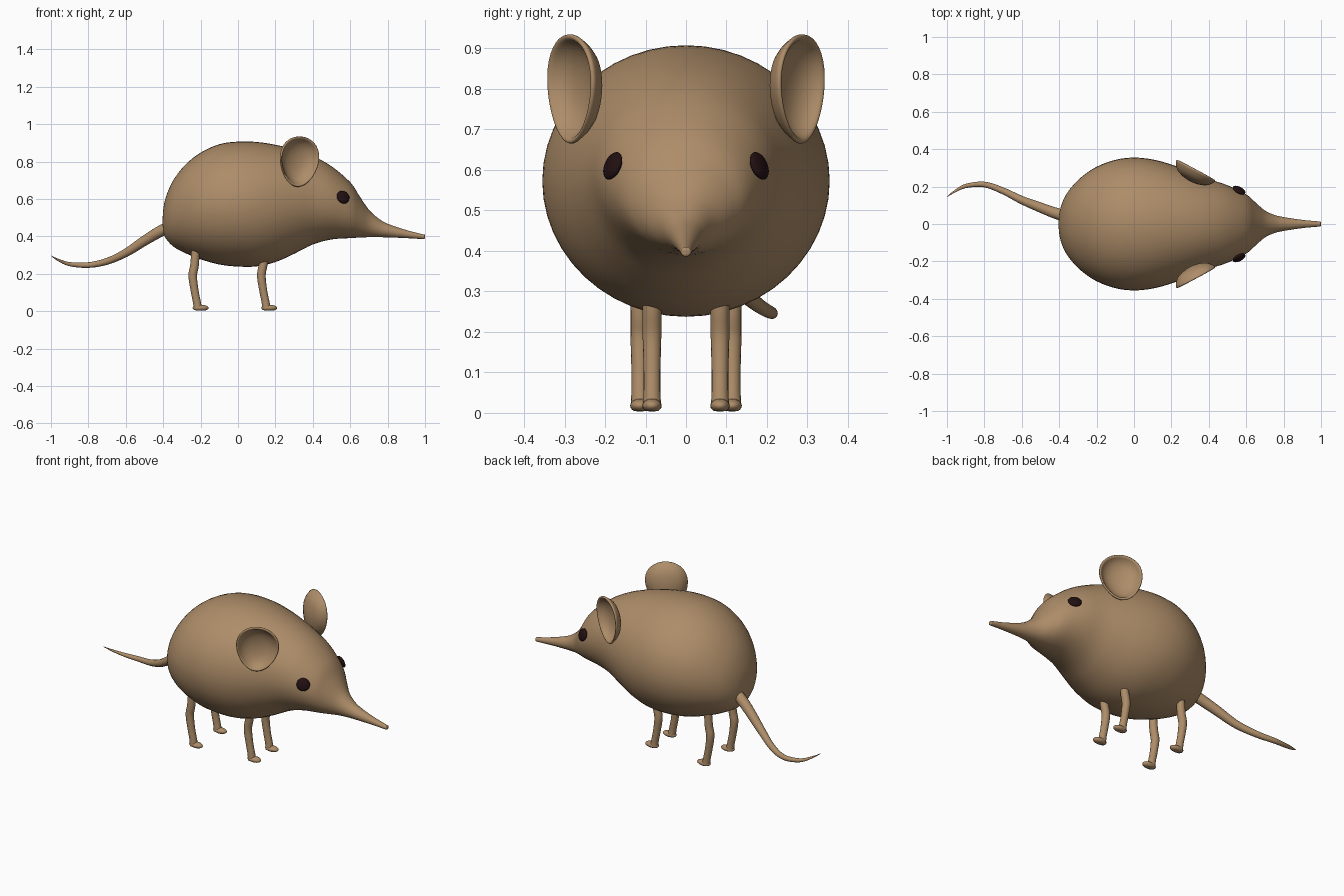
import bpy, bmesh, math
from mathutils import Vector, Matrix

cube = bpy.data.objects.get("Cube")
if cube:
    bpy.data.objects.remove(cube, do_unlink=True)


def material(name, rgb):
    m = bpy.data.materials.new(name)
    m.use_nodes = True
    m.diffuse_color = (*rgb, 1)
    bsdf = m.node_tree.nodes["Principled BSDF"]
    bsdf.inputs["Base Color"].default_value = (*rgb, 1)
    bsdf.inputs["Roughness"].default_value = 0.8
    return m


fur = material("tan fur", (0.42, 0.265, 0.14))
eye_dark = material("dark eye", (0.016, 0.005, 0.006))


def finish(name, bm, mat):
    bmesh.ops.recalc_face_normals(bm, faces=bm.faces)
    for f in bm.faces:
        f.smooth = True
    mesh = bpy.data.meshes.new(name)
    bm.to_mesh(mesh)
    bm.free()
    mesh.materials.append(mat)
    ob = bpy.data.objects.new(name, mesh)
    bpy.context.collection.objects.link(ob)
    return ob


def smooth_rows(rows, steps):
    """Catmull-Rom interpolation of rows of numbers."""
    rows = [Vector(r) for r in rows]
    out = []
    for i in range(len(rows) - 1):
        b, c = rows[i], rows[i + 1]
        a = rows[i - 1] if i else b
        d = rows[min(i + 2, len(rows) - 1)]
        for s in range(steps):
            t = s / steps
            out.append(b + (c - a) * t / 2 + (a * 2 - b * 5 + c * 4 - d) * t * t / 2
                       + (b * 3 - a - c * 3 + d) * t ** 3 / 2)
    return out + [rows[-1]]


def loft(name, rings, sides, mat):
    """Skin elliptical rings given as centre and two half axes."""
    bm = bmesh.new()
    loops = []
    for centre, u, v in rings:
        angles = [math.tau * k / sides for k in range(sides)]
        loops.append([bm.verts.new(centre + u * math.cos(a) + v * math.sin(a)) for a in angles])
    for p, q in zip(loops, loops[1:]):
        for k in range(sides):
            n = (k + 1) % sides
            bm.faces.new((p[k], p[n], q[n], q[k]))
    bm.faces.new(loops[0])
    bm.faces.new(loops[-1])
    return finish(name, bm, mat)


def tube(name, rows, sides, mat):
    """Tapered tube along points of x, y, z, radius."""
    pts = smooth_rows(rows, 6)
    rings = []
    for i, p in enumerate(pts):
        tangent = (pts[min(i + 1, len(pts) - 1)] - pts[max(i - 1, 0)]).to_3d().normalized()
        u = tangent.cross(Vector((0, 1, 0))).normalized()
        rings.append((p.to_3d(), u * p[3], tangent.cross(u) * p[3]))
    return loft(name, rings, sides, mat)


def frame(origin, u, v, side):
    """Axes u, v and outward normal, mirrored across y for the other side."""
    u = Vector(u).normalized()
    n = Vector(v).cross(u).normalized()
    v = u.cross(n)
    m = Matrix((u, v, n)).transposed().to_4x4()
    m.translation = origin
    return Matrix.Diagonal((1, side, 1, 1)) @ m


# Body, head and snout: x, underside, top, half width
sections = [
    (-0.403, 0.46, 0.50, 0.02), (-0.396, 0.41, 0.57, 0.075), (-0.375, 0.375, 0.64, 0.135),
    (-0.34, 0.342, 0.71, 0.19), (-0.28, 0.31, 0.785, 0.252), (-0.2, 0.278, 0.848, 0.306),
    (-0.1, 0.25, 0.893, 0.343), (0, 0.239, 0.907, 0.355), (0.1, 0.24, 0.905, 0.345),
    (0.2, 0.263, 0.89, 0.318), (0.3, 0.307, 0.866, 0.28), (0.4, 0.357, 0.83, 0.24),
    (0.5, 0.384, 0.775, 0.207), (0.6, 0.391, 0.69, 0.158), (0.65, 0.394, 0.615, 0.115),
    (0.7, 0.396, 0.543, 0.072), (0.75, 0.396, 0.497, 0.049), (0.8, 0.395, 0.468, 0.037),
    (0.9, 0.391, 0.434, 0.022), (0.985, 0.386, 0.412, 0.014), (0.997, 0.387, 0.41, 0.012),
    (1, 0.391, 0.406, 0.007)]
loft("body", [(Vector((x, 0, (lo + hi) / 2)), Vector((0, w, 0)), Vector((0, 0, (hi - lo) / 2)))
              for x, lo, hi, w in smooth_rows(sections, 4)], 48, fur)

# Tail
tube("tail", [(-0.34, 0.035, 0.465, 0.031), (-0.42, 0.058, 0.425, 0.03), (-0.5, 0.088, 0.377, 0.027),
              (-0.6, 0.128, 0.312, 0.022), (-0.7, 0.177, 0.267, 0.018), (-0.8, 0.211, 0.247, 0.015),
              (-0.9, 0.203, 0.252, 0.011), (-0.96, 0.173, 0.274, 0.006), (-1, 0.145, 0.297, 0.001)],
     16, fur)

# Ear cup outline: radius, depth
cup = [(0, -0.058), (0.045, -0.052), (0.085, -0.034), (0.106, -0.006), (0.11, 0.004),
       (0.107, 0.01), (0.1, 0.007), (0.092, -0.008), (0.074, -0.027), (0.042, -0.042), (0, -0.047)]

for side, label in ((1, "far"), (-1, "near")):
    # Ears: spun cup, narrower toward the bottom
    bm = bmesh.new()
    verts = [bm.verts.new((r, 0, d)) for r, d in smooth_rows(cup, 2)]
    edges = [bm.edges.new(pair) for pair in zip(verts, verts[1:])]
    bmesh.ops.spin(bm, geom=verts + edges, cent=(0, 0, 0), axis=(0, 0, 1),
                   angle=math.tau, steps=40, use_duplicate=False)
    bmesh.ops.remove_doubles(bm, verts=bm.verts, dist=0.0005)
    for vert in bm.verts:
        vert.co.x *= 1.06 + 1.6 * vert.co.y
        vert.co.y *= 1.23
    bm.transform(frame((0.325, 0.28, 0.8), (0.87, -0.47, -0.1), (-0.03, 0.025, 0.27), side))
    finish(label + "_ear", bm, fur)

    # Eyes: flattened balls on the side of the head
    bm = bmesh.new()
    bmesh.ops.create_uvsphere(bm, u_segments=24, v_segments=12, radius=1)
    bm.transform(frame((0.562, 0.181, 0.61), (0.87, -0.46, 0), (-0.15, -0.3, 0.9), side)
                 @ Matrix.Diagonal((0.037, 0.036, 0.014, 1)))
    finish(label + "_eye", bm, eye_dark)

    # Legs and feet
    for part, x, y, top in (("front", 0.135, 0.084, 0.3), ("hind", -0.232, 0.114, 0.36)):
        y *= side
        tube(f"{label}_{part}_leg",
             [(x + 0.007, y, top, 0.022), (x, y, 0.25, 0.023), (x - 0.01, y, 0.19, 0.023),
              (x, y, 0.11, 0.021), (x + 0.012, y, 0.05, 0.021), (x + 0.018, y, 0.012, 0.023)],
             16, fur)
        bm = bmesh.new()
        bmesh.ops.create_uvsphere(bm, u_segments=20, v_segments=10, radius=1)
        bm.transform(Matrix.Translation((x + 0.032, y, 0.018))
                     @ Matrix.Diagonal((0.043, 0.024, 0.017, 1)))
        for vert in bm.verts:
            vert.co.z = max(vert.co.z, 0.004)
        finish(f"{label}_{part}_foot", bm, fur)
